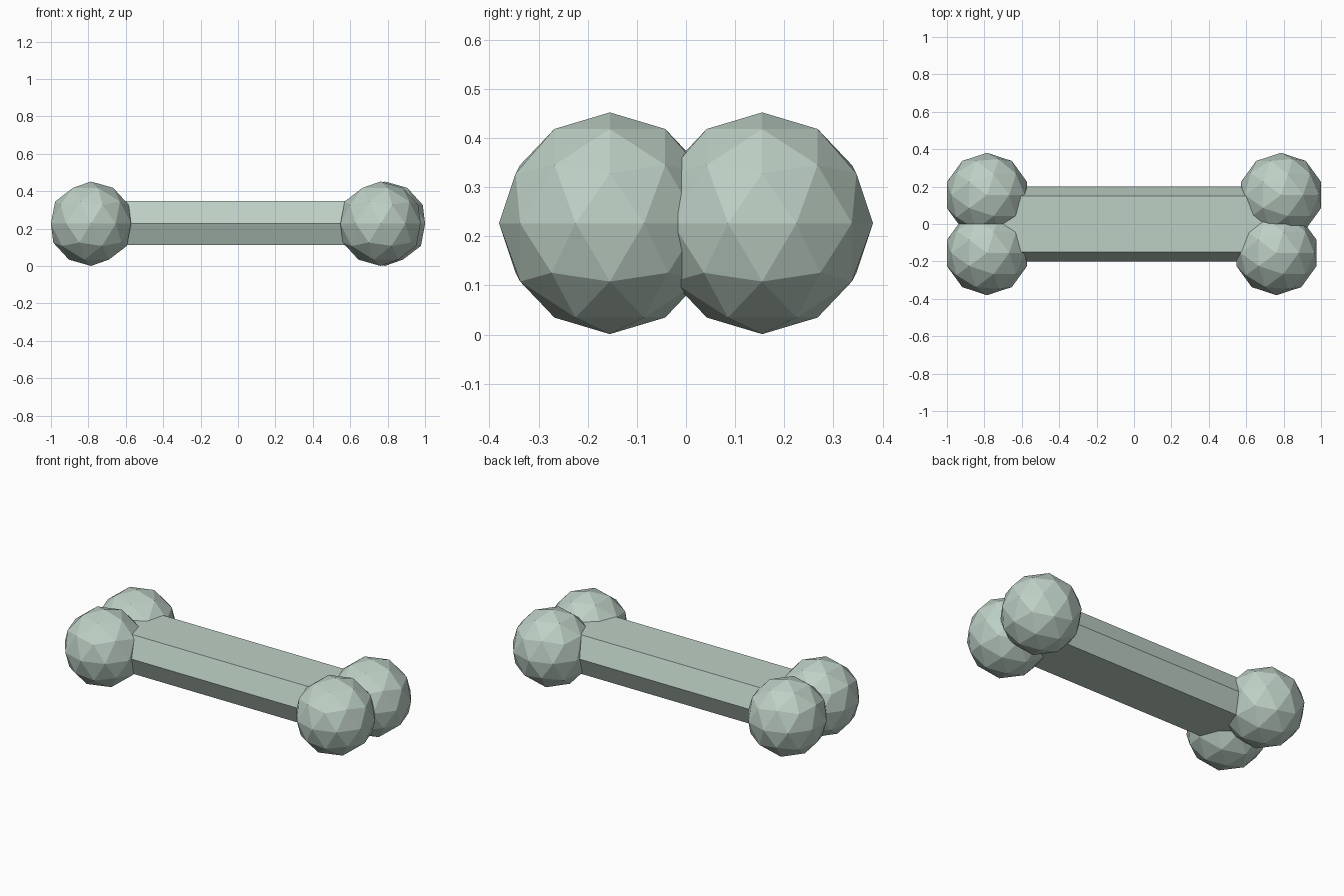
import bpy, bmesh

if "Cube" in bpy.data.objects:
    bpy.data.objects.remove(bpy.data.objects["Cube"])

mat = bpy.data.materials.new("pale sage green")
mat.diffuse_color = (0.51, 0.63, 0.56, 1)
mat.use_nodes = True
mat.node_tree.nodes["Principled BSDF"].inputs["Base Color"].default_value = mat.diffuse_color

R = 0.2255   # knob radius
ZC = 0.2265  # height of the bone's axis


def add_object(name, bm):
    bmesh.ops.recalc_face_normals(bm, faces=bm.faces)
    mesh = bpy.data.meshes.new(name)
    bm.to_mesh(mesh)
    bm.free()
    mesh.materials.append(mat)
    obj = bpy.data.objects.new(name, mesh)
    bpy.context.collection.objects.link(obj)
    return obj


# shaft: flattened hexagon section extruded along x, ends hidden in the knobs
section = [(-0.2, ZC), (-0.15, 0.348), (0.15, 0.348),
           (0.2, ZC), (0.15, 0.112), (-0.15, 0.112)]
bm = bmesh.new()
face = bm.faces.new([bm.verts.new((-0.78, y, z)) for y, z in section])
ext = bmesh.ops.extrude_face_region(bm, geom=[face])
moved = [v for v in ext["geom"] if isinstance(v, bmesh.types.BMVert)]
bmesh.ops.translate(bm, verts=moved, vec=(1.55, 0, 0))
add_object("shaft", bm)

# four faceted knobs, the front right one set slightly inward
knobs = {
    "knob_back_left": (-0.786, 0.155),
    "knob_front_left": (-0.786, -0.155),
    "knob_back_right": (0.786, 0.155),
    "knob_front_right": (0.762, -0.155),
}
for name, (x, y) in knobs.items():
    bm = bmesh.new()
    bmesh.ops.create_icosphere(bm, subdivisions=2, radius=R)
    obj = add_object(name, bm)
    obj.location = (x, y, ZC)
